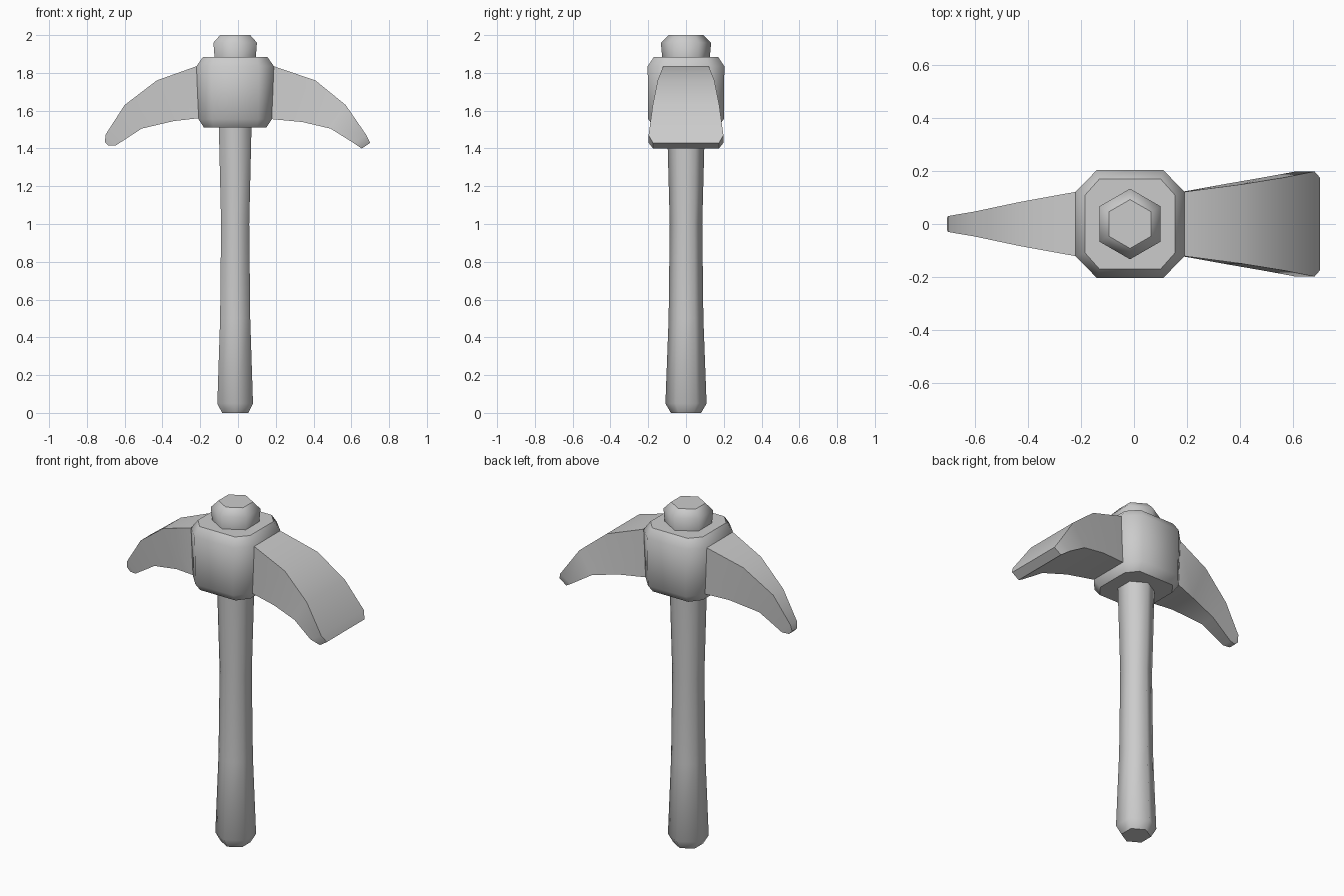
import bpy, bmesh, math

cube = bpy.data.objects.get("Cube")
if cube:
    bpy.data.objects.remove(cube, do_unlink=True)

grey = bpy.data.materials.new("plain grey")
grey.use_nodes = True
colour = (0.6, 0.6, 0.6, 1)
grey.diffuse_color = colour
grey.node_tree.nodes["Principled BSDF"].inputs["Base Color"].default_value = colour

CX = -0.015  # shaft axis


def loft(name, rings, sharp_angle):
    """Skin a list of equal-sized rings, cap both ends, smooth the soft edges."""
    bm = bmesh.new()
    loops = [[bm.verts.new(p) for p in ring] for ring in rings]
    n = len(loops[0])
    for a, b in zip(loops, loops[1:]):
        for i in range(n):
            j = (i + 1) % n
            bm.faces.new((a[i], a[j], b[j], b[i]))
    caps = [bm.faces.new(loops[0]), bm.faces.new(loops[-1])]
    bmesh.ops.recalc_face_normals(bm, faces=bm.faces)
    for f in bm.faces:
        f.smooth = True
    for e in bm.edges:
        on_cap = any(f in caps for f in e.link_faces)
        e.smooth = not on_cap and e.calc_face_angle(0) < math.radians(sharp_angle)
    mesh = bpy.data.meshes.new(name)
    bm.to_mesh(mesh)
    bm.free()
    mesh.materials.append(grey)
    obj = bpy.data.objects.new(name, mesh)
    bpy.context.collection.objects.link(obj)
    return obj


def hexagon(r, z):
    angles = [math.radians(30 + 60 * i) for i in range(6)]
    return [(CX + r * math.cos(a), r * math.sin(a), z) for a in angles]


def octagon(hx, hy, flat_x, flat_y, z):
    """Rectangle hx by hy with cut corners."""
    q = [(hx, flat_y), (flat_x, hy)]
    pts = q + [(-x, y) for x, y in reversed(q)]
    pts += [(-x, -y) for x, y in pts]
    return [(CX + x, y, z) for x, y in pts]


def arm(name, stations):
    """Curved arm: each station is top x, top z, bottom x, bottom z, half width."""
    rings = [[(tx, -w, tz), (tx, w, tz), (bx, w, bz), (bx, -w, bz)]
             for tx, tz, bx, bz, w in stations]
    return loft(name, rings, 35)


# Wooden-style hexagonal shaft, and the knob above the head
loft("handle", [hexagon(r, z) for r, z in [
    (0.08, 0), (0.109, 0.05), (0.092, 0.5), (0.086, 1.0), (0.1, 1.52)]], 70)
loft("top_knob", [hexagon(r, z) for r, z in [
    (0.125, 1.87), (0.133, 1.96), (0.092, 2.0)]], 70)

# Chamfered eight-sided head block
loft("head_block", [
    octagon(0.165, 0.165, 0.115, 0.1, 1.51),
    octagon(0.194, 0.2, 0.122, 0.12, 1.555),
    octagon(0.205, 0.203, 0.125, 0.122, 1.835),
    octagon(0.17, 0.17, 0.115, 0.108, 1.885)], 70)

# Flaring blade on the left, tapering pick on the right
arm("wide_blade", [
    (0.15, 1.84, 0.15, 1.557, 0.115),
    (0.19, 1.835, 0.18, 1.555, 0.121),
    (0.41, 1.76, 0.34, 1.54, 0.15),
    (0.57, 1.63, 0.49, 1.505, 0.176),
    (0.68, 1.47, 0.61, 1.43, 0.198),
    (0.70, 1.43, 0.655, 1.40, 0.175)])
arm("narrow_pick", [
    (-0.18, 1.84, -0.18, 1.562, 0.115),
    (-0.22, 1.835, -0.208, 1.56, 0.121),
    (-0.43, 1.76, -0.34, 1.545, 0.083),
    (-0.60, 1.63, -0.51, 1.505, 0.047),
    (-0.70, 1.475, -0.645, 1.417, 0.03),
    (-0.705, 1.435, -0.685, 1.415, 0.022)])
